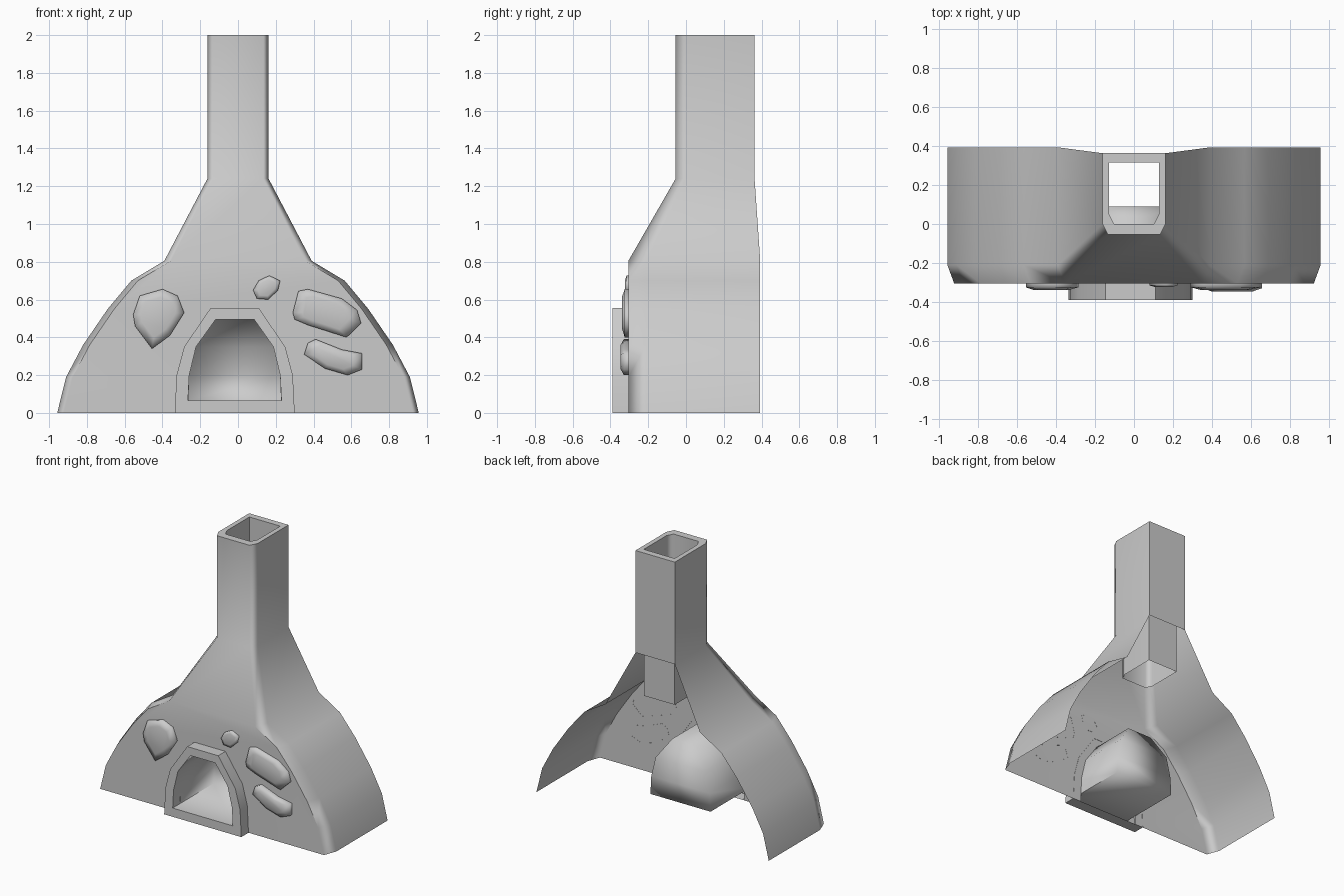
import bpy, bmesh

if "Cube" in bpy.data.objects:
    bpy.data.objects.remove(bpy.data.objects["Cube"])


def finish(bm, name, angle, weighted=False):
    bmesh.ops.recalc_face_normals(bm, faces=bm.faces[:])
    me = bpy.data.meshes.new(name)
    bm.to_mesh(me)
    bm.free()
    ob = bpy.data.objects.new(name, me)
    bpy.context.collection.objects.link(ob)
    bpy.ops.object.select_all(action='DESELECT')
    ob.select_set(True)
    bpy.context.view_layer.objects.active = ob
    bpy.ops.object.shade_smooth_by_angle(angle=angle)
    if weighted:
        ob.modifiers.new("weighted", 'WEIGHTED_NORMAL').keep_sharp = True
    return ob


def bridge(bm, a, b, skip=()):
    n = len(a)
    for i in range(n):
        if i not in skip:
            bm.faces.new((a[i], a[(i + 1) % n], b[(i + 1) % n], b[i]))


def loop(bm, pts, y):
    """Vertices for an x,z outline at depth y."""
    return [bm.verts.new((x, y, z)) for x, z in pts]


# Arch outlines (x, z) of the hearth surround and its opening
outer = [(-.335, 0), (-.325, .2), (-.285, .35), (-.145, .555),
         (.11, .555), (.25, .35), (.29, .2), (.3, 0)]
inner = [(-.265, .065), (-.258, .2), (-.222, .35), (-.118, .495),
         (.085, .495), (.187, .35), (.223, .2), (.23, .065)]

# Hollow shell: U-shaped sections (z, half width, chamfer, front, shoulder, back)
sections = [(0, .957, .035, -.305, -.21, .393), (.19, .91, .035, -.305, -.21, .393),
            (.36, .82, .035, -.305, -.21, .393), (.55, .69, .035, -.305, -.21, .393),
            (.70, .565, .035, -.305, -.21, .393), (.805, .39, .035, -.305, -.21, .393),
            (1.24, .162, .028, -.055, .0, .363), (2, .162, .028, -.055, .0, .363)]
flue = (.127, .024, .0, .05, .315)


def section(bm, z, w, c, f, s, b):
    return [bm.verts.new((x, y, z)) for x, y in
            ((-w, b), (-w, s), (c - w, f), (w - c, f), (w, s), (w, b))]


bm = bmesh.new()
rows = [section(bm, *s) for s in sections]
for k in range(7):
    skip = (2, 5) if k < 5 else (5,) if k == 5 else ()
    bridge(bm, rows[k], rows[k + 1], skip)
# Front wall with the arch opening left free
arch = loop(bm, [(inner[0][0], 0)] + inner[1:-1] + [(inner[-1][0], 0)], -.305)
bm.faces.new([r[2] for r in rows[:6]] + [r[3] for r in rows[5::-1]] + arch[::-1])
# Chimney rim and inner flue
rim = section(bm, 2, *flue)
flue_end = section(bm, .91, *flue)
bridge(bm, rows[7], rim)
bridge(bm, rim, flue_end)
finish(bm, "fireplace_shell", 1.25, True)

# Raised surround with the firebox behind it
bm = bmesh.new()
front = loop(bm, outer, -.39)
bridge(bm, loop(bm, outer, -.303), front)
hole = loop(bm, inner, -.39)
bridge(bm, front, hole)
finish(bm, "hearth_surround", .6)

bm = bmesh.new()
mouth = loop(bm, inner, -.39)
back = [bm.verts.new((x, .09 - .05 * (z > .4), z)) for x, z in inner]
bridge(bm, mouth, back)
for i in range(3):
    bm.faces.new((back[i], back[i + 1], back[6 - i], back[7 - i]))
finish(bm, "firebox", 1.6)

# Decorative stones on the front wall: outline and protrusion
stones = [
    ([(-.555, .52), (-.52, .62), (-.40, .655), (-.32, .62), (-.285, .53),
      (-.36, .41), (-.455, .34), (-.545, .46)], -.338),
    ([(.29, .53), (.32, .645), (.37, .655), (.55, .605), (.63, .545),
      (.652, .475), (.575, .40), (.37, .465), (.30, .495)], -.338),
    ([(.35, .31), (.37, .37), (.41, .39), (.55, .335), (.657, .315),
      (.657, .23), (.58, .20), (.46, .235)], -.346),
    ([(.08, .65), (.11, .70), (.165, .727), (.223, .70), (.212, .65),
      (.16, .60), (.10, .605)], -.322)]
for n, (pts, depth) in enumerate(stones):
    bm = bmesh.new()
    cx = sum(p[0] for p in pts) / len(pts)
    cz = sum(p[1] for p in pts) / len(pts)
    top = [(cx + (x - cx) * .68, cz + (z - cz) * .68) for x, z in pts]
    a = loop(bm, pts, -.304)
    b = loop(bm, pts, -.304 + (depth + .304) * .6)
    c = loop(bm, top, depth)
    bridge(bm, a, b)
    bridge(bm, b, c)
    bm.faces.new(c)
    finish(bm, f"stone_{n + 1}", 1.4)
